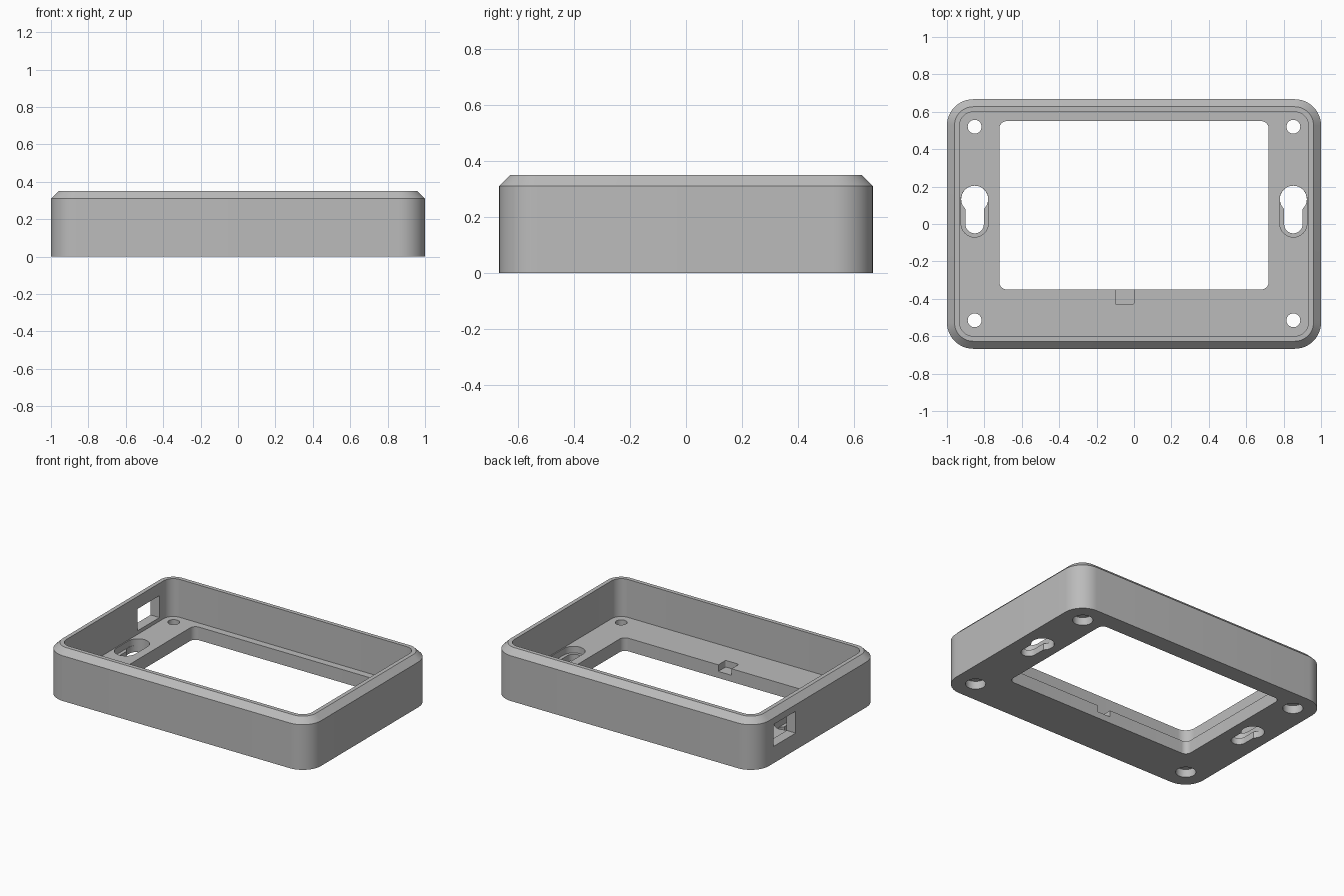
import bpy
import bmesh
import math

cube = bpy.data.objects.get("Cube")
if cube:
    bpy.data.objects.remove(cube, do_unlink=True)

HALF_X, HALF_Y, HEIGHT = 1.0, 0.667, 0.35
FLOOR, LEDGE = 0.09, 0.045
SEGS = 12

grey = bpy.data.materials.new("grey plastic")
grey.use_nodes = True
colour = (0.5, 0.5, 0.5, 1)
grey.diffuse_color = colour
grey.node_tree.nodes["Principled BSDF"].inputs["Base Color"].default_value = colour


def rounded_outline(x0, x1, y0, y1, r):
    """Counter-clockwise outline of a rectangle with round corners."""
    corners = [(x1 - r, y1 - r), (x0 + r, y1 - r), (x0 + r, y0 + r), (x1 - r, y0 + r)]
    points = []
    for i, (cx, cy) in enumerate(corners):
        for k in range(SEGS + 1):
            a = (i + k / SEGS) * math.pi / 2
            points.append((cx + r * math.cos(a), cy + r * math.sin(a)))
    return points


def loft(name, sections):
    """Closed solid through a list of (outline, z) sections."""
    bm = bmesh.new()
    rings = [[bm.verts.new((x, y, z)) for x, y in outline] for outline, z in sections]
    for low, high in zip(rings, rings[1:]):
        n = len(low)
        for i in range(n):
            j = (i + 1) % n
            bm.faces.new((low[i], low[j], high[j], high[i]))
    bm.faces.new(rings[0][::-1])
    bm.faces.new(rings[-1])
    bmesh.ops.remove_doubles(bm, verts=bm.verts, dist=1e-5)
    bmesh.ops.recalc_face_normals(bm, faces=bm.faces)
    mesh = bpy.data.meshes.new(name)
    bm.to_mesh(mesh)
    bm.free()
    mesh.materials.append(grey)
    obj = bpy.data.objects.new(name, mesh)
    bpy.context.collection.objects.link(obj)
    return obj


def cut(outline, z0, z1):
    """Remove a straight prism from the housing."""
    cutter = loft("cutter", [(outline, z0), (outline, z1)])
    cutter.hide_render = True
    bpy.context.view_layer.objects.active = housing
    mod = housing.modifiers.new("cut", "BOOLEAN")
    mod.operation = "DIFFERENCE"
    mod.solver = "EXACT"
    mod.object = cutter
    bpy.ops.object.modifier_apply(modifier=mod.name)
    bpy.data.objects.remove(cutter, do_unlink=True)


def disc(x, y, r):
    return [(x + r * math.cos(a), y + r * math.sin(a))
            for a in (math.tau * i / 32 for i in range(32))]


def slot(x, y0, y1, r):
    return rounded_outline(x - r, x + r, y0, y1, r)


def inset(d):
    return rounded_outline(d - HALF_X, HALF_X - d, d - HALF_Y, HALF_Y - d, 0.14 - d)


# Open tray with a chamfered rim
housing = loft("housing", [
    (inset(0), 0), (inset(0), HEIGHT - 0.04), (inset(0.04), HEIGHT),
    (inset(0.068), HEIGHT), (inset(0.068), FLOOR)])

# Window in the floor and the shallow notch on its front edge
cut(rounded_outline(-0.72, 0.72, -0.35, 0.55, 0.04), -0.1, 0.2)
cut(rounded_outline(-0.1, 0, -0.43, -0.3, 0.01), LEDGE, 0.2)

for side in (-1, 1):
    x = side * 0.852
    # Countersunk screw holes
    for y in (-0.515, 0.52):
        cut(disc(x, y, 0.037), -0.1, 0.2)
        cut(disc(x, y, 0.063), -0.1, 0.055)
    # Hanging keyhole: head, narrow slot, wider pocket above
    cut(disc(x, 0.133, 0.072), -0.1, 0.2)
    cut(slot(x, -0.05, 0.15, 0.049), -0.1, 0.2)
    cut(slot(x, -0.07, 0.205, 0.0725), LEDGE, 0.2)

# Cable opening through one short wall
cut([(-1.1, 0.24), (-0.9, 0.24), (-0.9, 0.48), (-1.1, 0.48)], 0.115, 0.265)

bpy.ops.object.select_all(action="DESELECT")
housing.select_set(True)
bpy.context.view_layer.objects.active = housing
bpy.ops.object.shade_smooth_by_angle(angle=math.radians(30))
